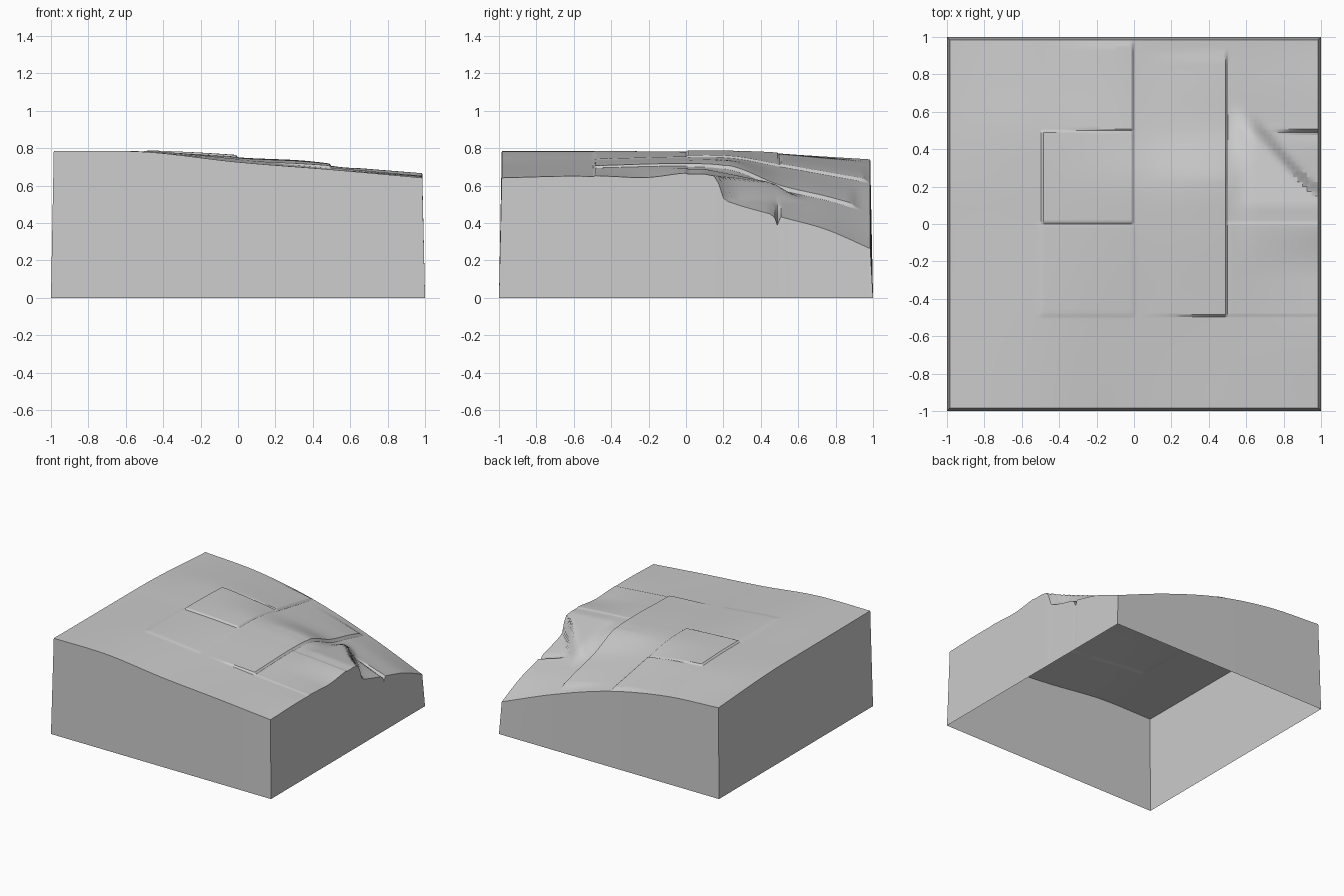
import bpy
import bmesh
import math

cube = bpy.data.objects.get("Cube")
if cube:
    bpy.data.objects.remove(cube, do_unlink=True)

rock = bpy.data.materials.new("plain_grey")
rock.use_nodes = True
GREY = (0.6, 0.6, 0.6, 1)
rock.diffuse_color = GREY
rock.node_tree.nodes["Principled BSDF"].inputs["Base Color"].default_value = GREY

# Survey heights: one row per y, one column per x
COLS = [-1, -0.5, 0, 0.5, 1]
ROWS = [-1, -0.5, 0, 0.25, 0.5, 0.75, 1]
SURVEY = [
    [0.785, 0.78, 0.725, 0.685, 0.64],
    [0.783, 0.782, 0.737, 0.69, 0.647],
    [0.782, 0.777, 0.75, 0.70, 0.60],
    [0.78, 0.775, 0.745, 0.68, 0.50],
    [0.77, 0.765, 0.70, 0.58, 0.43],
    [0.755, 0.737, 0.655, 0.52, 0.36],
    [0.74, 0.705, 0.61, 0.45, 0.25],
]
INSET = 0.985


def smooth(a, b, t):
    t = min(1, max(0, (t - a) / (b - a)))
    return t * t * (3 - 2 * t)


def hermite(xs, vs, t):
    """Smooth curve through unevenly spaced samples."""
    i = max(k for k in range(len(xs) - 1) if xs[k] <= t or k == 0)

    def slope(k):
        a, b = max(k - 1, 0), min(k + 1, len(xs) - 1)
        return (vs[b] - vs[a]) / (xs[b] - xs[a])
    h = xs[i + 1] - xs[i]
    u = (t - xs[i]) / h
    s = u * u * (3 - 2 * u)
    return (vs[i] * (1 - s) + vs[i + 1] * s
            + h * u * (1 - u) * ((1 - u) * slope(i) - u * slope(i + 1)))


def box(x, y, x0, x1, y0, y1, w=0.008):
    """Mask that is one inside a rectangle with steep edges."""
    return (smooth(x0 - w, x0 + w, x) * smooth(-x1 - w, -x1 + w, -x)
            * smooth(y0 - w, y0 + w, y) * smooth(-y1 - w, -y1 + w, -y))


def height(x, y):
    z = hermite(ROWS, [hermite(COLS, row, x) for row in SURVEY], y)
    # Upper shelf that ends in a diagonal cliff
    if x > 0.5:
        shelf = 0.70 - 0.08 * (x - 0.5) - 0.2 * max(0, y - 0.1)
        rim = 0.50 - 0.36 * smooth(0.5, 1.05, x)
        width = 0.05 + 0.3 * (1 - x)
        mask = (1 - smooth(rim, rim + width, y)) * smooth(0.5, 0.65, x)
        z += max(0, shelf - z) * mask * smooth(-0.3, 0, y)
    # Raised square terraces and the ledges beside them
    z += 0.012 * box(x, y, -0.49, -0.005, 0.005, 0.495)
    z += 0.004 * box(x, y, -0.5, 0, -0.49, 0, 0.015)
    z += 0.016 * box(x, y, -0.5, -0.005, 0.5, 0.97) * smooth(-0.5, 0, x)
    z += 0.016 * box(x, y, 0, 0.495, -0.49, 0.22) * smooth(0, 0.5, x)
    z += 0.02 * box(x, y, 0, 0.495, 0.22, 0.9) * smooth(0, 0.5, x)
    z += 0.005 * box(x, y, 0.5, 2, -0.49, 0.005)
    # Narrow gully running to the low side
    gully = max(0, 1 - abs(y - 0.488) / 0.018)
    return z - 0.05 * gully * smooth(0.7, 1, x)


def stations():
    """Even grid lines, with close pairs where the ledges are."""
    step = 0.025
    even = [i * step for i in range(-39, 40)]
    ledges = [e + d for e in (-0.49, 0, 0.495) for d in (-0.014, -0.007, 0.007, 0.014)]
    lines = sorted(even + ledges + [-INSET, INSET])
    return [v for i, v in enumerate(lines) if i == 0 or v - lines[i - 1] > 0.002]


# Terrain surface
bm = bmesh.new()
lines = stations()
grid = [[bm.verts.new((x, y, height(x, y))) for x in lines] for y in lines]
n = len(lines)
for j in range(n - 1):
    for i in range(n - 1):
        bm.faces.new((grid[j][i], grid[j][i + 1], grid[j + 1][i + 1], grid[j + 1][i]))

# Slightly leaning skirt walls, open underneath
rim = (grid[0] + [row[-1] for row in grid[1:]] + grid[-1][-2::-1]
       + [row[0] for row in grid[-2:0:-1]])
foot = [bm.verts.new((v.co.x / INSET, v.co.y / INSET, 0)) for v in rim]
for k in range(len(rim)):
    m = (k + 1) % len(rim)
    bm.faces.new((rim[k], foot[k], foot[m], rim[m]))
bmesh.ops.recalc_face_normals(bm, faces=bm.faces)
bm.normal_update()
if sum(f.normal.z for f in bm.faces) < 0:
    bmesh.ops.reverse_faces(bm, faces=bm.faces)

mesh = bpy.data.meshes.new("terrain_tile")
bm.to_mesh(mesh)
bm.free()
mesh.materials.append(rock)
tile = bpy.data.objects.new("terrain_tile", mesh)
bpy.context.collection.objects.link(tile)
bpy.context.view_layer.objects.active = tile
tile.select_set(True)
bpy.ops.object.shade_smooth_by_angle(angle=math.radians(25))
